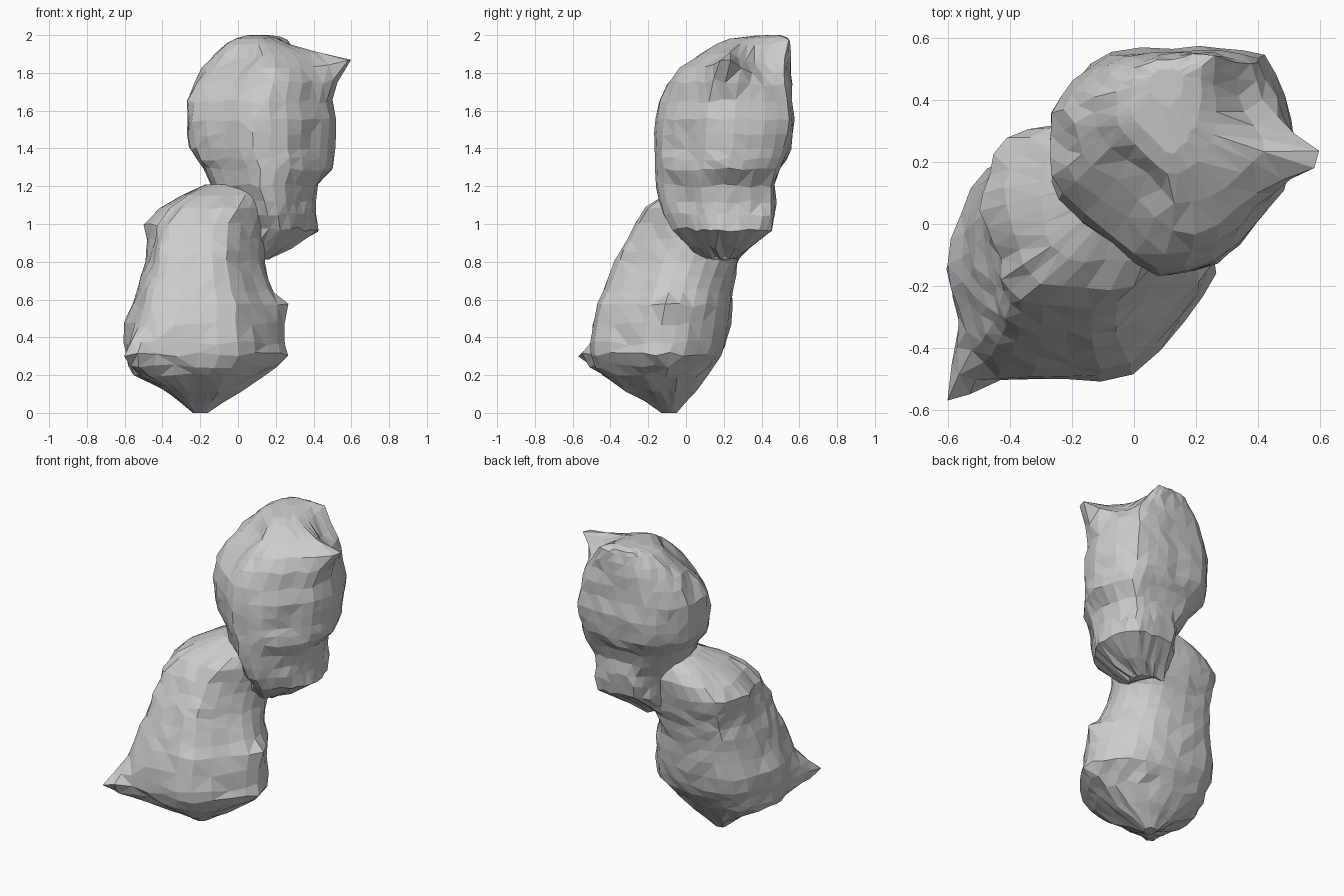
import bpy, bmesh, math, random
from mathutils import Vector

if "Cube" in bpy.data.objects:
    bpy.data.objects.remove(bpy.data.objects["Cube"])

random.seed(4)


def spline(p0, p1, p2, p3, t):
    """Catmull-Rom interpolation of one segment."""
    return 0.5 * (2 * p1 + (p2 - p0) * t + (2 * p0 - 5 * p1 + 4 * p2 - p3) * t * t
                  + (3 * p1 - p0 - 3 * p2 + p3) * t ** 3)


def resample_loop(pts, per_side):
    pts = [Vector(p) for p in pts]
    n = len(pts)
    return [spline(pts[i - 1], pts[i], pts[(i + 1) % n], pts[(i + 2) % n], k / per_side)
            for i in range(n) for k in range(per_side)]


def refine_levels(levels, step):
    """Insert extra sections so rings are about one step apart."""
    out = []
    for a, b in zip(levels, levels[1:]):
        n = max(1, round((b[0] - a[0]) / step))
        out += [[u + (v - u) * k / n for u, v in zip(a, b)] for k in range(n)]
    return out + [list(levels[-1])]


def lobe(name, outline, levels, bumps):
    """Stack the outline fitted to each level's bounds, then pull spurs and dents."""
    loop = resample_loop(outline, 2)
    bm = bmesh.new()
    rings = []
    top = levels[-1][0]
    for z, x0, x1, y0, y1 in refine_levels(levels, 0.07):
        ring = []
        for p in loop:
            size = 1 + 0.008 * random.uniform(-1, 1) / max(0.15, (x1 - x0) / 2)
            dz = 0.012 * random.uniform(-1, 1) if 0.1 < z < top - 0.06 else 0
            ring.append(bm.verts.new(((x0 + x1) / 2 + p.x * (x1 - x0) / 2 * size,
                                      (y0 + y1) / 2 + p.y * (y1 - y0) / 2 * size, z + dz)))
        rings.append(ring)
    n = len(loop)
    for a, b in zip(rings, rings[1:]):
        for i in range(n):
            k = (i + 1) % n
            bm.faces.new((a[i], a[k], b[k], b[i]))
    bm.faces.new(rings[0][::-1])
    bm.faces.new(rings[-1])
    for anchor, pull, radius in bumps:
        for v in bm.verts:
            d = (v.co - Vector(anchor)).length / radius
            v.co += Vector(pull) * math.exp(-d * d)
    bmesh.ops.triangulate(bm, faces=bm.faces[:])
    bmesh.ops.recalc_face_normals(bm, faces=bm.faces[:])
    mesh = bpy.data.meshes.new(name)
    bm.to_mesh(mesh)
    bm.free()
    ob = bpy.data.objects.new(name, mesh)
    bpy.context.collection.objects.link(ob)
    return ob


# Lower lobe: levels are z, x min, x max, y min, y max
lower = lobe(
    "rock_body",
    [(1, 0), (.78, -.45), (.4, -.95), (-.1, -1), (-.6, -.96), (-.82, -.77), (-.92, -.42),
     (-1, 0), (-.9, .45), (-.7, .86), (-.25, 1), (.25, .98), (.65, .78), (.92, .42)],
    [(0, -.24, -.16, -.13, -.05), (.06, -.31, -.07, -.21, .00), (.12, -.40, .02, -.32, .05),
     (.2, -.55, .13, -.44, .11), (.25, -.58, .20, -.47, .14), (.31, -.59, .26, -.5, .18),
     (.37, -.60, .25, -.5, .21), (.47, -.60, .24, -.49, .23), (.57, -.56, .22, -.46, .24),
     (.65, -.54, .18, -.43, .25), (.8, -.50, .13, -.37, .27), (.92, -.50, .13, -.31, .30),
     (1.0, -.51, .15, -.27, .32), (1.08, -.43, .18, -.21, .32), (1.15, -.31, .18, -.12, .30),
     (1.21, -.17, .14, 0, .26)],
    [((-.52, -.42, .3), (-.09, -.15, 0), .085),    # front corner spur
     ((.23, -.14, .56), (.05, 0, 0), .08),         # side knob
     ((.08, .22, .9), (.06, .05, 0), .17),         # back of the neck
     ((-.45, -.1, .97), (.04, .04, 0), .16)])      # sloped front shoulder

# Upper lobe, its narrow foot sinking into the lower one
upper = lobe(
    "upper_lobe",
    [(1, .15), (.9, -.25), (.68, -.52), (.35, -.88), (-.12, -1), (-.5, -.72), (-.92, -.33),
     (-1, 0), (-.98, .42), (-.8, .72), (-.5, .96), (0, 1), (.4, 1), (.74, .92), (.92, .58)],
    [(.82, -.07, .17, .06, .27), (.88, -.06, .29, .00, .33),
     (.97, -.04, .43, -.07, .45), (1.05, -.05, .42, -.12, .465), (1.12, -.07, .41, -.14, .47),
     (1.2, -.13, .43, -.155, .47), (1.29, -.18, .50, -.16, .50),
     (1.4, -.26, .51, -.165, .55), (1.55, -.27, .52, -.165, .57), (1.65, -.27, .50, -.14, .56),
     (1.75, -.23, .51, -.1, .555), (1.83, -.19, .49, -.04, .55), (1.9, -.13, .42, .05, .55),
     (1.96, -.06, .28, .14, .54), (1.985, -.01, .22, .22, .53), (2, .05, .16, .38, .5)],
    [((.48, .2, 1.86), (.16, 0, .05), .095),       # side horn
     ((.42, .42, 1.88), (-.06, -.03, -.05), .14),  # saddle between horns
     ((.24, .53, 1.97), (.03, .02, .02), .06),     # rear horn
     ((-.05, .1, 1.86), (.04, .045, -.02), .2)])   # flattened front shoulder

# Fuse both lobes into one surface
union = lower.modifiers.new("fuse", 'BOOLEAN')
union.operation = 'UNION'
union.solver = 'EXACT'
union.object = upper
bpy.context.view_layer.objects.active = lower
bpy.ops.object.modifier_apply(modifier=union.name)
bpy.data.objects.remove(upper)
